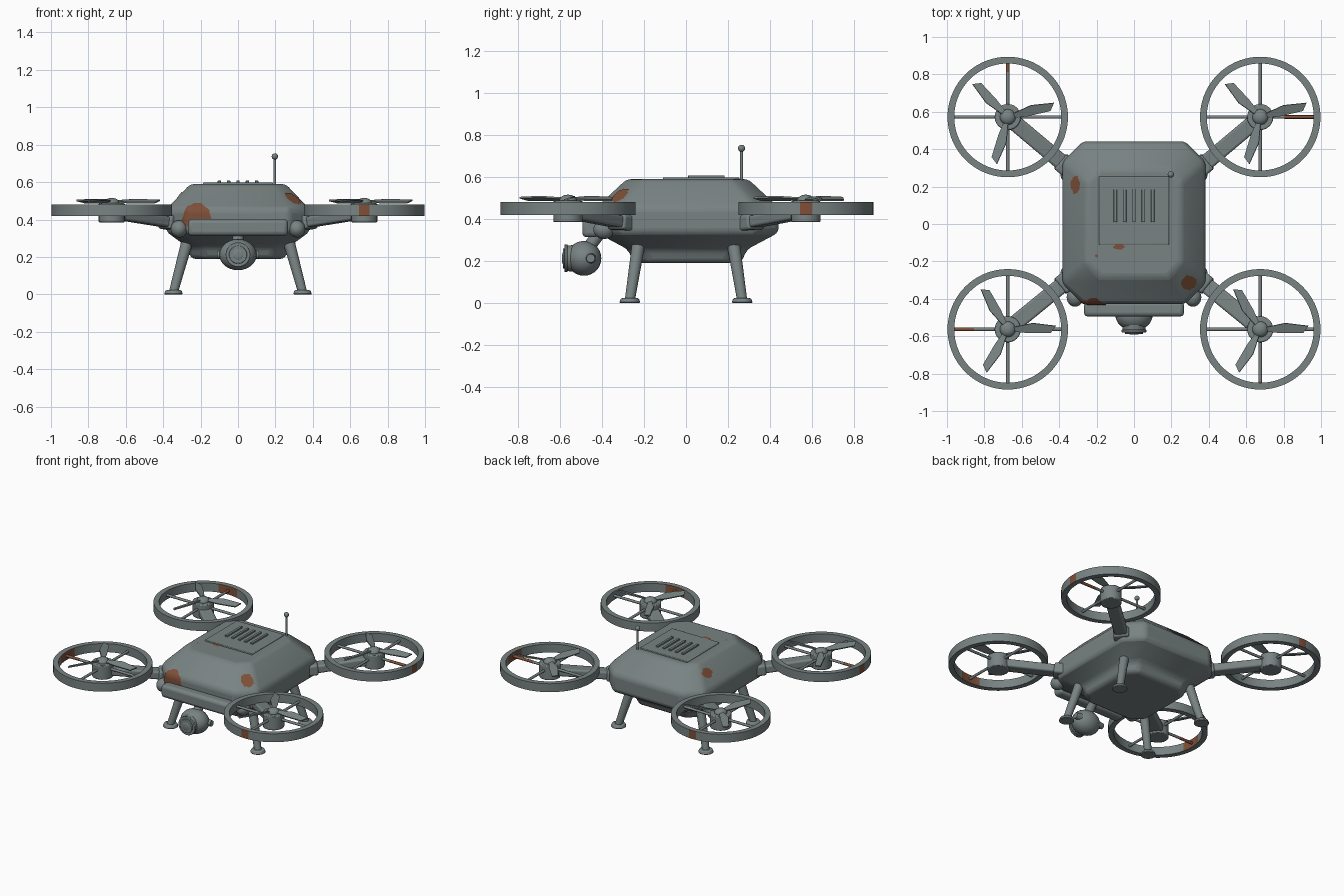
import bpy, bmesh, math, random
from mathutils import Matrix, Vector

random.seed(4)
if "Cube" in bpy.data.objects:
    bpy.data.objects.remove(bpy.data.objects["Cube"])


def material(name, rgb):
    m = bpy.data.materials.new(name)
    m.use_nodes = True
    m.diffuse_color = (*rgb, 1)
    m.node_tree.nodes["Principled BSDF"].inputs["Base Color"].default_value = (*rgb, 1)
    return m


GREY = material("weathered grey", (0.19, 0.225, 0.225))
RUST = material("rust brown", (0.21, 0.08, 0.04))


def finish(name, bm, mats=(GREY,), bevel=0, segments=2, smooth=35):
    bmesh.ops.recalc_face_normals(bm, faces=bm.faces)
    mesh = bpy.data.meshes.new(name)
    bm.to_mesh(mesh)
    bm.free()
    for m in mats:
        mesh.materials.append(m)
    ob = bpy.data.objects.new(name, mesh)
    bpy.context.collection.objects.link(ob)
    bpy.ops.object.select_all(action="DESELECT")
    ob.select_set(True)
    bpy.context.view_layer.objects.active = ob
    bpy.ops.object.shade_smooth_by_angle(angle=math.radians(smooth))
    if bevel:
        mod = ob.modifiers.new("Bevel", "BEVEL")
        mod.width, mod.segments = bevel, segments
    return ob


def tube(name, p, q, r1, r2=None, sides=24, mat=GREY, bevel=0):
    p, q = Vector(p), Vector(q)
    turn = (q - p).to_track_quat("Z", "Y").to_matrix().to_4x4()
    bm = bmesh.new()
    bmesh.ops.create_cone(bm, cap_ends=True, segments=sides, radius1=r1,
                          radius2=r1 if r2 is None else r2, depth=(q - p).length,
                          matrix=Matrix.Translation((p + q) / 2) @ turn)
    return finish(name, bm, (mat,), bevel)


def ball(name, c, size):
    bm = bmesh.new()
    bmesh.ops.create_uvsphere(bm, u_segments=24, v_segments=14, radius=1,
                              matrix=Matrix.LocRotScale(Vector(c), None, Vector(size)))
    return finish(name, bm, smooth=60)


def box(name, c, size, bevel=0.0, rot=None):
    bm = bmesh.new()
    bmesh.ops.create_cube(bm, size=1, matrix=Matrix.LocRotScale(Vector(c), rot, Vector(size)))
    return finish(name, bm, bevel=bevel, segments=3)


# Hull: stacked chamfered rectangles (height, half width, half length, corner cut)
def hull():
    levels = [(0.19, 0.25, 0.255, 0.07), (0.255, 0.275, 0.285, 0.08), (0.335, 0.383, 0.435, 0.11),
              (0.455, 0.383, 0.435, 0.11), (0.59, 0.255, 0.29, 0.075)]
    bm = bmesh.new()
    rings = []
    for z, a, b, c in levels:
        pts = [(a, c - b), (a, b - c), (a - c, b), (c - a, b),
               (-a, b - c), (-a, c - b), (c - a, -b), (a - c, -b)]
        rings.append([bm.verts.new((x, y + 0.007, z)) for x, y in pts])
    for lo, hi in zip(rings, rings[1:]):
        for i in range(8):
            j = (i + 1) % 8
            bm.faces.new((lo[i], lo[j], hi[j], hi[i]))
    bm.faces.new(rings[0])
    bm.faces.new(rings[-1])
    return finish("hull", bm, bevel=0.022, segments=3)


body = hull()


# Rust patches: ragged discs wrapped onto the hull
def patch(c, normal, rx, ry):
    bm = bmesh.new()
    n, steps = 28, 8
    wob = [random.uniform(0.85, 1.1) for _ in range(n)]
    mid = bm.verts.new((0, 0, 0))
    prev = None
    for s in range(1, steps + 1):
        ring = []
        for i in range(n):
            a, r = math.tau * i / n, s / steps * wob[i]
            ring.append(bm.verts.new((rx * r * math.cos(a), ry * r * math.sin(a), 0)))
        for i in range(n):
            j = (i + 1) % n
            bm.faces.new((prev[i], ring[i], ring[j], prev[j]) if prev else (mid, ring[i], ring[j]))
        prev = ring
    ob = finish("rust_patch", bm, (RUST,))
    d = Vector(normal).normalized()
    ob.location = Vector(c) + d * 0.1
    ob.rotation_euler = d.to_track_quat("Z", "Y").to_euler()
    wrap = ob.modifiers.new("Wrap", "SHRINKWRAP")
    wrap.target = body
    wrap.wrap_method = "PROJECT"
    wrap.use_project_z = True
    wrap.use_negative_direction, wrap.use_positive_direction = True, False
    wrap.offset = 0.004


patch((-0.22, -0.42, 0.42), (-0.1, -1, 0.35), 0.08, 0.07)
patch((0.3, -0.32, 0.52), (0.6, -0.5, 0.8), 0.042, 0.05)
patch((-0.31, 0.21, 0.53), (-0.6, 0, 0.8), 0.05, 0.035)
patch((-0.08, -0.122, 0.59), (0, 0, 1), 0.032, 0.015)
patch((-0.2, -0.17, 0.59), (0, 0, 1), 0.008, 0.008)

# Roof hatch with vent slats, and antenna
box("roof_hatch", (0, 0.072, 0.587), (0.375, 0.365, 0.022), 0.005)
for i in range(5):
    box("vent_slat", (0.05 * (i - 2), 0.097, 0.6), (0.018, 0.175, 0.016), 0.003)
tube("antenna", (0.197, 0.265, 0.57), (0.197, 0.265, 0.735), 0.007, sides=12)
ball("antenna_tip", (0.197, 0.265, 0.737), (0.017,) * 3)

# Front bumper and its end lamps
box("front_bumper", (0, -0.455, 0.358), (0.535, 0.08, 0.09), 0.022)
for s in (-1, 1):
    ball("front_lamp", (s * 0.315, -0.392, 0.35), (0.045, 0.05, 0.046))

# Gimbal camera
ball("camera_ball", (0, -0.487, 0.212), (0.1, 0.083, 0.083))
tube("camera_neck", (0, -0.46, 0.27), (0, -0.4, 0.35), 0.03)
for s in (-1, 1):
    tube("camera_pivot", (s * 0.07, -0.455, 0.212), (s * 0.112, -0.455, 0.212), 0.026, 0.02)
tube("lens_barrel", (0, -0.5, 0.212), (0, -0.572, 0.212), 0.068, 0.06, 32)
tube("lens_flange", (0, -0.565, 0.212), (0, -0.58, 0.212), 0.066, sides=32, bevel=0.003)
tube("lens_ring", (0, -0.575, 0.212), (0, -0.588, 0.212), 0.048, sides=32, bevel=0.003)
ball("lens", (0, -0.586, 0.212), (0.03, 0.006, 0.03))

# Landing legs
for sx in (-1, 1):
    for sy in (-1, 1):
        tube("leg", (sx * 0.345, sy * 0.268, 0.012), (sx * 0.275, sy * 0.228, 0.27), 0.024, 0.031)
        tube("foot", (sx * 0.345, sy * 0.268, 0), (sx * 0.345, sy * 0.268, 0.022),
             0.051, 0.042, bevel=0.005)


# Duct ring: swept rectangle, rusted on its inner wall around one direction
def duct(cx, cy, rust_angle):
    n = 72
    section = [(0.286, 0.42), (0.322, 0.42), (0.322, 0.48), (0.286, 0.48)]
    bm = bmesh.new()
    rows = [[bm.verts.new((cx + r * math.cos(math.tau * i / n), cy + r * math.sin(math.tau * i / n), z))
             for r, z in section] for i in range(n)]
    for i in range(n):
        a, b = rows[i], rows[(i + 1) % n]
        mid = math.tau * (i + 0.5) / n
        off = abs((mid - rust_angle + math.pi) % math.tau - math.pi)
        for k in range(4):
            m = (k + 1) % 4
            f = bm.faces.new((a[k], b[k], b[m], a[m]))
            limit = 0.23 if k == 3 else 0.09 if k == 1 else 0
            f.material_index = int(off < limit)
    finish("duct_ring", bm, (GREY, RUST))


# Propeller: three pitched plates
def blades(cx, cy, start):
    outline = [(0.03, -0.012), (0.107, -0.02), (0.23, -0.02), (0.257, 0.019),
               (0.134, 0.035), (0.03, 0.012)]
    for i in range(3):
        place = (Matrix.Translation((cx, cy, 0.496))
                 @ Matrix.Rotation(start + i * math.tau / 3, 4, "Z")
                 @ Matrix.Rotation(math.radians(18), 4, "X"))
        bm = bmesh.new()
        f = bm.faces.new([bm.verts.new((x, y, -0.004)) for x, y in outline])
        up = bmesh.ops.extrude_face_region(bm, geom=[f])["geom"]
        bmesh.ops.translate(bm, vec=(0, 0, 0.008),
                            verts=[v for v in up if isinstance(v, bmesh.types.BMVert)])
        bm.transform(place)
        finish("propeller_blade", bm)


# Rotors: (x, y, rust direction in quarter turns, radius where the spoke turns rusty)
for cx, cy, quarter, rusty in ((0.675, 0.572, 0, 0.13), (0.675, -0.563, 3, 0.28),
                               (-0.675, -0.563, 2, 0.18), (-0.675, 0.572, 1, 0.24)):
    duct(cx, cy, quarter * math.pi / 2)
    for k in range(4):
        d = Vector((math.cos(k * math.pi / 2), math.sin(k * math.pi / 2), 0))
        c = Vector((cx, cy, 0.45))
        split = rusty if k == quarter else 0.29
        tube("spoke", c, c + d * split, 0.009, sides=12)
        if k == quarter:
            tube("rusty_spoke_end", c + d * split, c + d * 0.29, 0.0095, sides=12, mat=RUST)
    tube("motor", (cx, cy, 0.385), (cx, cy, 0.487), 0.07, bevel=0.006)
    ball("spinner", (cx, cy, 0.487), (0.042, 0.042, 0.029))
    blades(cx, cy, math.radians(13 if cy > 0 else 0))
    # Arm and its socket on the hull corner
    root = Vector((math.copysign(0.31, cx), math.copysign(0.265, cy), 0.375))
    tip = Vector((cx, cy, 0.433))
    rot = (tip - root).to_track_quat("Y", "Z")
    box("arm", (root + tip) / 2, (0.085, (tip - root).length, 0.056), 0.012, rot)
    box("arm_socket", root.lerp(tip, 0.14), (0.105, 0.09, 0.075), 0.014, rot)
